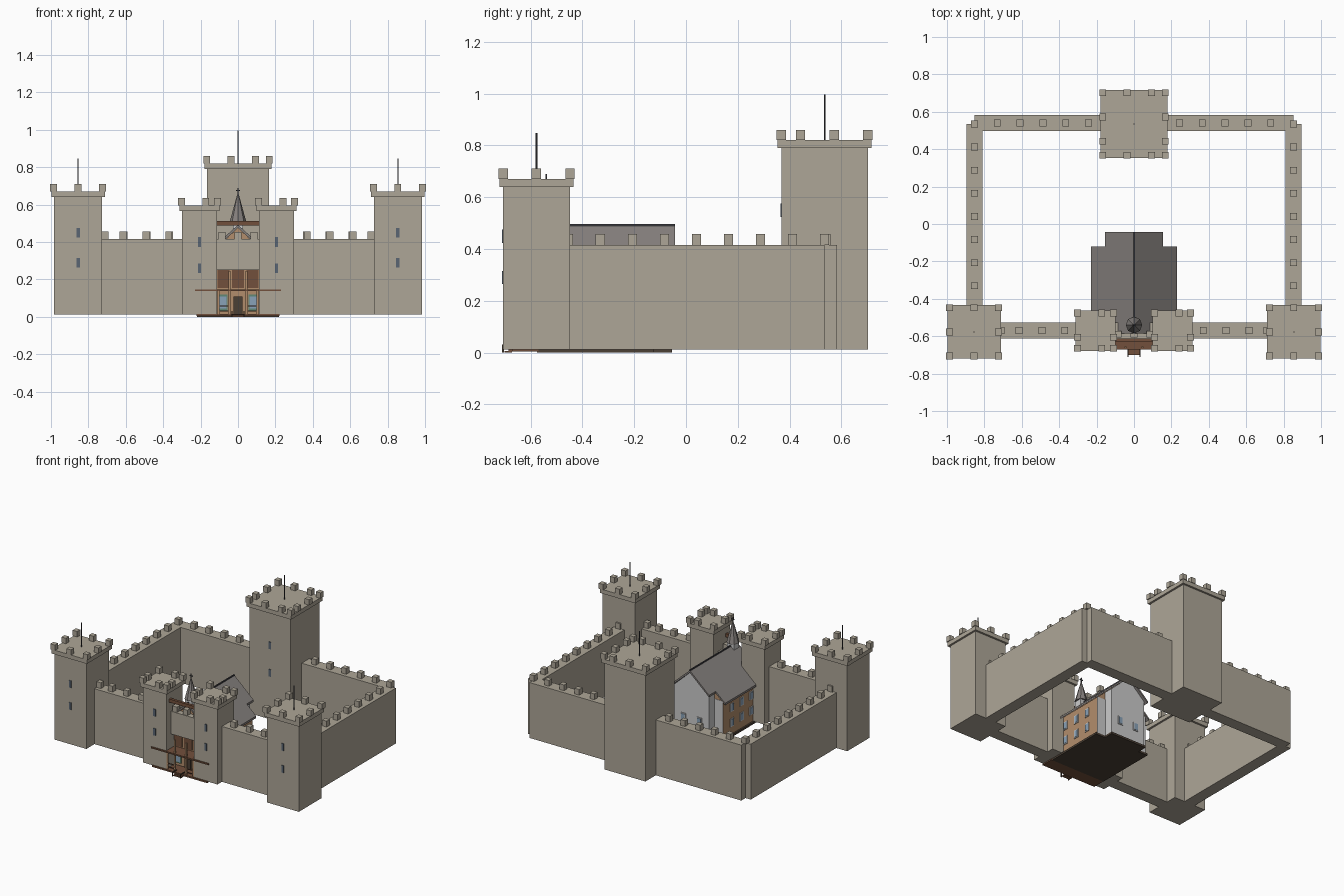
import bpy, bmesh, math
from mathutils import Matrix, Vector

if "Cube" in bpy.data.objects:
    bpy.data.objects.remove(bpy.data.objects["Cube"])

def material(name, rgb):
    m = bpy.data.materials.new(name)
    m.diffuse_color = (*rgb, 1)
    m.use_nodes = True
    m.node_tree.nodes["Principled BSDF"].inputs["Base Color"].default_value = m.diffuse_color
    return m

STONE = material("stone", (0.42, 0.38, 0.31))
DARK = material("dark_metal", (0.06, 0.06, 0.07))
GLASS = material("slit_glass", (0.10, 0.13, 0.17))
BROWN = material("brown_wood", (0.17, 0.08, 0.045))
TAN = material("tan_wall", (0.45, 0.27, 0.15))
WHITE = material("white_wall", (0.62, 0.62, 0.60))
ROOF = material("roof_slate", (0.24, 0.22, 0.21))
EARTH = material("foundation_brown", (0.07, 0.05, 0.035))
GREEN = material("green_frame", (0.12, 0.25, 0.18))
BLUE = material("window_blue", (0.25, 0.36, 0.48))

def finish(name, bm, mat):
    bmesh.ops.recalc_face_normals(bm, faces=bm.faces[:])
    me = bpy.data.meshes.new(name)
    bm.to_mesh(me)
    bm.free()
    me.materials.append(mat)
    ob = bpy.data.objects.new(name, me)
    bpy.context.collection.objects.link(ob)
    return ob

def boxes(name, mat, *items):
    """Each item is x0, x1, y0, y1, z0, z1."""
    bm = bmesh.new()
    for x0, x1, y0, y1, z0, z1 in items:
        mtx = Matrix.Translation(((x0 + x1) / 2, (y0 + y1) / 2, (z0 + z1) / 2)) @ \
            Matrix.Diagonal((x1 - x0, y1 - y0, z1 - z0, 1))
        bmesh.ops.create_cube(bm, size=1, matrix=mtx)
    return finish(name, bm, mat)

def cone(name, mat, x, y, z0, z1, r0, r1, sides):
    bm = bmesh.new()
    bmesh.ops.create_cone(bm, cap_ends=True, segments=sides, radius1=r0, radius2=r1,
                          depth=z1 - z0, matrix=Matrix.Translation((x, y, (z0 + z1) / 2)))
    return finish(name, bm, mat)

def prism(name, mat, profile, y0, y1):
    """Extrude an x-z profile along y."""
    bm = bmesh.new()
    f = bm.faces.new([bm.verts.new((x, y0, z)) for x, z in profile])
    ext = bmesh.ops.extrude_face_region(bm, geom=[f])
    bmesh.ops.translate(bm, vec=Vector((0, y1 - y0, 0)),
                        verts=[v for v in ext["geom"] if isinstance(v, bmesh.types.BMVert)])
    return finish(name, bm, mat)

def merlon(x, y, z, h=0.04, s=0.018):
    return (x - s, x + s, y - s, y + s, z, z + h)

def steps(lo, hi, step):
    out, p = [], lo
    while p < hi - 0.02:
        out.append(p)
        p += step
    return out + [hi]

def tower(name, x, y, hx, hy, top, slits, pole=None):
    base = 0.012
    boxes(name + "_body", STONE, (x - hx, x + hx, y - hy, y + hy, base, top - 0.03))
    o = 0.014
    boxes(name + "_cap", STONE, (x - hx - o, x + hx + o, y - hy - o, y + hy + o, top - 0.03, top))
    # battlements around the rim
    xs = steps(x - hx - 0.002, x + hx + 0.002, 0.13)
    ys = [-v for v in steps(-(y + hy), -(y - hy), 0.13)]
    pts = [(px, py) for px in xs for py in ys
           if px in (xs[0], xs[-1]) or py in (ys[0], ys[-1])]
    boxes(name + "_merlons", STONE, *[merlon(px, py, top) for px, py in pts])
    boxes(name + "_slits", GLASS, *[(x - 0.009, x + 0.009, y - hy - 0.004, y - hy + 0.004,
                                     z - 0.026, z + 0.026) for z in slits])
    if pole:
        cone(name + "_pole", DARK, x, y, top - 0.005, pole, 0.003, 0.003, 8)

# towers
tower("keep", 0, 0.535, 0.165, 0.167, 0.82, (0.55, 0.35), 0.997)
for s, side in ((-1, "left"), (1, "right")):
    tower(side + "_corner_tower", s * 0.855, -0.577, 0.129, 0.129, 0.67, (0.45, 0.29), 0.847)
    tower(side + "_gate_tower", s * 0.206, -0.57, 0.094, 0.094, 0.595, (0.40, 0.26))

# curtain walls with battlements
B, T, H = 0.012, 0.415, 0.043
for s, side in ((-1, "left"), (1, "right")):
    def wall(name, x0, x1, y0, y1, pts):
        a, b = sorted((s * x0, s * x1))
        boxes(f"{side}_{name}", STONE, (a, b, y0, y1, B, T))
        boxes(f"{side}_{name}_merlons", STONE, *[merlon(s * x, y, T, 0.042) for x, y in pts])
    wall("front_wall", 0.29, 0.735, -0.57 - H, -0.57 + H,
         [(v, -0.57) for v in (0.37, 0.4925, 0.615, 0.71)])
    wall("side_wall", 0.853 - H, 0.853 + H, -0.46, 0.535,
         [(0.853, -0.454 + 0.1236 * i) for i in range(9)])
    wall("back_wall", 0.155, 0.853, 0.54 - H, 0.54 + H,
         [(0.853 - 0.122 * i, 0.54) for i in range(1, 6)])

# gate wall above the opening
boxes("gate_lintel", STONE, (-0.113, 0.113, -0.612, -0.527, 0.25, T))
boxes("gate_merlons", STONE, *[merlon(x, -0.59, T, 0.04) for x in (-0.085, 0, 0.085)])
boxes("gate_beam", BROWN, (-0.112, 0.112, -0.632, -0.612, 0.488, 0.512))

# house inside the gate: main block and rear wing
boxes("foundation", EARTH, (-0.22, 0.22, -0.575, -0.125, 0, 0.015),
      (-0.145, 0.145, -0.13, -0.055, 0, 0.015))
def gable(w, eave, ridge):
    return [(-w, 0.014), (w, 0.014), (w, eave), (0, ridge), (-w, eave)]
prism("main_walls", TAN, gable(0.208, 0.285, 0.475), -0.57, -0.13)
prism("rear_wing_walls", WHITE, gable(0.14, 0.347, 0.475), -0.14, -0.062)
boxes("main_back_panels", WHITE, *[(s * 0.17 - 0.037, s * 0.17 + 0.037, -0.132, -0.127, 0.014, 0.29)
                                   for s in (-1, 1)])

def roof(name, w, y0, y1):
    e = 0.492 - 0.905 * w
    prism(name, ROOF, [(-w, e), (0, 0.492), (w, e), (w, e - 0.015), (0, 0.475), (-w, e - 0.015)], y0, y1)
roof("main_roof", 0.23, -0.585, -0.12)
roof("rear_wing_roof", 0.155, -0.125, -0.043)
boxes("ridge_cap", DARK, (-0.004, 0.004, -0.58, -0.043, 0.485, 0.496))

# windows of the house: frame plus pane
frames, panes = [], []
for s in (-1, 1):
    for y in (-0.45, -0.34, -0.23):
        for z in (0.10, 0.21):
            frames.append((s * 0.208 - 0.005, s * 0.208 + 0.005, y - 0.02, y + 0.02, z - 0.03, z + 0.03))
            panes.append((s * 0.208 - 0.007, s * 0.208 + 0.007, y - 0.014, y + 0.014, z - 0.024, z + 0.024))
    x = s * 0.065
    frames.append((x - 0.02, x + 0.02, -0.068, -0.057, 0.10, 0.16))
    panes.append((x - 0.014, x + 0.014, -0.068, -0.055, 0.106, 0.154))
boxes("window_frames", WHITE, *frames)
boxes("window_panes", BLUE, *panes)

# house front with door, windows and panels
boxes("front_panels", BROWN, *[(x - 0.032, x + 0.032, -0.577, -0.565, 0.155, 0.25) for x in (-0.078, 0, 0.078)])
boxes("front_windows", GREEN, *[(x - 0.025, x + 0.025, -0.578, -0.565, 0.035, 0.12) for x in (-0.08, 0.08)])
boxes("front_window_panes", BLUE, *[(x - 0.018, x + 0.018, -0.581, -0.565, 0.045, 0.11) for x in (-0.08, 0.08)])
boxes("front_door", EARTH, (-0.025, 0.025, -0.579, -0.565, 0.015, 0.11))

# porch with canopy, posts and steps
boxes("porch_canopy", BROWN, (-0.23, 0.23, -0.672, -0.57, 0.137, 0.147))
boxes("porch_floor", BROWN, (-0.222, 0.222, -0.672, -0.57, 0.004, 0.015))
boxes("porch_posts", TAN, *[(x - 0.005, x + 0.005, -0.664, -0.654, 0.015, 0.245 if abs(x) < 0.06 else 0.137)
                            for x in (-0.105, -0.045, 0.045, 0.105)])
boxes("porch_rails", BROWN, *[(s * 0.075 - 0.03, s * 0.075 + 0.03, -0.662, -0.656, z, z + 0.005)
                              for s in (-1, 1) for z in (0.03, 0.055)])
boxes("porch_steps", BROWN, (-0.032, 0.032, -0.685, -0.672, 0.0, 0.012), (-0.032, 0.032, -0.70, -0.685, 0, 0.007))
boxes("step_posts", EARTH, *[(s * 0.032 - 0.003, s * 0.032 + 0.003, -0.71, -0.703, 0, 0.032) for s in (-1, 1)],
      *[(s * 0.032 - 0.003, s * 0.032 + 0.003, -0.71, -0.66, 0.026, 0.032) for s in (-1, 1)])

# belfry, spire and finial
boxes("belfry", WHITE, (-0.028, 0.028, -0.568, -0.512, 0.45, 0.515))
cone("spire", ROOF, 0, -0.54, 0.51, 0.67, 0.044, 0.0, 8)
boxes("spire_finial", DARK, (-0.003, 0.003, -0.543, -0.537, 0.655, 0.69),
      (-0.012, 0.012, -0.543, -0.537, 0.672, 0.678))
